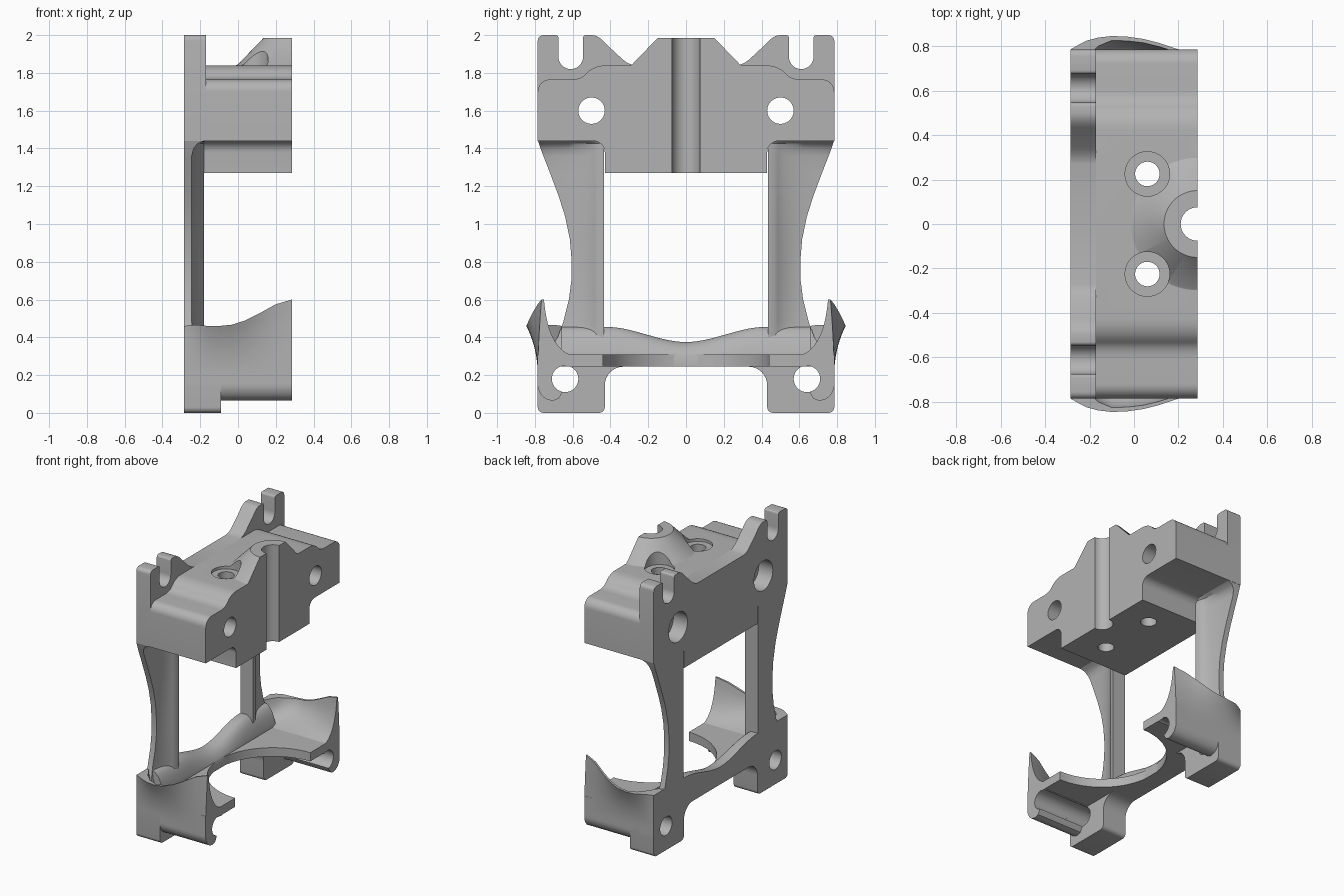
import bpy, bmesh, math
from mathutils import Vector

if "Cube" in bpy.data.objects:
    bpy.data.objects.remove(bpy.data.objects["Cube"])

grey = bpy.data.materials.new("plain_grey")
grey.use_nodes = True
grey.diffuse_color = (0.45, 0.45, 0.45, 1)
grey.node_tree.nodes["Principled BSDF"].inputs["Base Color"].default_value = (0.45, 0.45, 0.45, 1)

BACK, FRONT = -0.285, 0.285


def loft(name, rings):
    """Closed solid skinned over matching rings of points."""
    bm = bmesh.new()
    rows = [[bm.verts.new(p) for p in ring] for ring in rings]
    n = len(rows[0])
    for a, b in zip(rows, rows[1:]):
        for i in range(n):
            j = (i + 1) % n
            bm.faces.new((a[i], a[j], b[j], b[i]))
    bm.faces.new(rows[0])
    bm.faces.new(rows[-1])
    bmesh.ops.recalc_face_normals(bm, faces=bm.faces)
    mesh = bpy.data.meshes.new(name)
    bm.to_mesh(mesh)
    bm.free()
    mesh.materials.append(grey)
    obj = bpy.data.objects.new(name, mesh)
    bpy.context.collection.objects.link(obj)
    return obj


def prism(name, outline, x0, x1):
    return loft(name, [[(x, y, z) for y, z in outline] for x in (x0, x1)])


def mirrored(half):
    """Close a half outline running from the centre line around to it."""
    return half + [(-y, z) for y, z in reversed(half) if y > 0]


def arc(cy, cz, r, a0, a1, n=12):
    steps = [math.radians(a0 + (a1 - a0) * i / n) for i in range(n + 1)]
    return [(cy + r * math.cos(a), cz + r * math.sin(a)) for a in steps]


def bezier(p0, p1, p2, n=10):
    p0, p1, p2 = Vector(p0), Vector(p1), Vector(p2)
    ts = [i / n for i in range(n + 1)]
    return [tuple(p0 * (1 - t) ** 2 + p1 * 2 * t * (1 - t) + p2 * t * t) for t in ts]


def rod_x(y, z, r, x0=-0.5, x1=0.5):
    return prism("cutter", arc(y, z, r, 0, 350, 35), x0, x1)


def rod_z(x, y, r, z0, z1):
    circle = arc(x, y, r, 0, 355, 71)
    return loft("cutter", [[(u, v, z) for u, v in circle] for z in (z0, z1)])


def cut(obj, cutters):
    bpy.context.view_layer.objects.active = obj
    for c in cutters:
        c.hide_render = True
        m = obj.modifiers.new("cut", 'BOOLEAN')
        m.operation, m.solver, m.object = 'DIFFERENCE', 'EXACT', c
        bpy.ops.object.modifier_apply(modifier=m.name)
        bpy.data.objects.remove(c)


def block_cutters():
    """Mounting holes, front channel and vertical bolt holes."""
    tools = [rod_z(FRONT, 0, 0.075, 1, 2.2)]
    for s in (1, -1):
        tools += [rod_x(s * 0.5, 1.6, 0.07), rod_x(s * 0.5, 1.6, 0.11, -0.5, -0.17),
                  rod_z(0.06, s * 0.225, 0.055, 1, 2.2), rod_z(0.06, s * 0.225, 0.1, 1.82, 2.2)]
    return tools


parts = []

# Upper block with stepped shoulders
under = [(0.785, 1.44), (0.49, 1.44)] + arc(0.49, 1.38, 0.06, 90, 180, 6) + [(0.43, 1.27), (0, 1.27)]
shoulder = bezier((0.42, 1.84), (0.49, 1.84), (0.53, 1.795), 6) + bezier((0.535, 1.79), (0.56, 1.765), (0.61, 1.765), 6)
upper = mirrored([(0, 1.84)] + shoulder + arc(0.72, 1.70, 0.065, 90, 0, 8) + under)
block = prism("upper_block", upper, -0.17, FRONT)

# Back plate with slotted ears
ear = (bezier((0.27, 1.84), (0.31, 1.845), (0.35, 1.885), 5) + bezier((0.42, 1.95), (0.46, 2.0), (0.50, 2.0), 6)
       + arc(0.53, 1.985, 0.015, 90, 0, 4) + arc(0.61, 1.885, 0.065, 180, 360, 16)
       + arc(0.69, 1.985, 0.015, 180, 90, 4) + arc(0.755, 1.97, 0.03, 90, 0, 5))
plate = prism("upper_back_plate", mirrored([(0, 1.84)] + ear + under), BACK, -0.17)

# Half cone boss on the block's top
rings = []
for r, z in ((0.31, 1.835), (0.285, 1.845), (0.15, 1.985)):
    rings.append([(u, v, z) for u, v in arc(FRONT, 0, r, 90, 270, 40)])
boss = loft("cone_boss", rings)
for part in (block, plate, boss):
    cut(part, block_cutters())
    parts.append(part)


# Lower crossbar, its front sweeping down to the shelf
rows = []
for i in range(41):
    y = -0.66 + 1.32 * i / 40
    t = min(abs(y) / 0.42, 1)
    top = 0.375 + 0.08 * (t * t * (3 - 2 * t))
    sweep = bezier((-0.235, top), (-0.18, top - 0.01), (-0.15, 0.305), 8)
    rows.append([(x, y, z) for x, z in [(BACK, 0.245), (BACK, top)] + sweep + [(-0.15, 0.245)]])
parts.append(loft("lower_crossbar", rows))

# Flat shelf with a round opening
shelf = loft("arched_shelf", [[(BACK, -0.64, z), (FRONT, -0.64, z), (FRONT, 0.64, z), (BACK, 0.64, z)]
                              for z in (0.245, 0.31)])
cut(shelf, [rod_z(FRONT, 0, 0.44, 0, 1)])
parts.append(shelf)

# Cradle wall: x, top height, outer and inner lip
lips = [(BACK, 0.46, 0.785, 0.655), (-0.25, 0.465, 0.805, 0.69), (-0.21, 0.465, 0.825, 0.755),
        (-0.16, 0.46, 0.838, 0.80), (-0.1, 0.46, 0.845, 0.825), (-0.03, 0.467, 0.842, 0.823),
        (0.04, 0.49, 0.832, 0.815), (0.11, 0.525, 0.815, 0.798), (0.2, 0.575, 0.785, 0.77),
        (FRONT, 0.6, 0.765, 0.752)]

# Leg: height, outer side, front of the thin outer rim
leg_rows = [(0.33, 0.72, -0.21), (0.40, 0.68, -0.235), (0.48, 0.65, -0.245), (0.6, 0.62, -0.245),
            (0.7, 0.607, -0.245), (0.8, 0.605, -0.245), (0.92, 0.615, -0.245), (1.04, 0.64, -0.245),
            (1.15, 0.675, -0.245), (1.27, 0.72, -0.245), (1.36, 0.755, -0.245), (1.4, 0.77, -0.235),
            (1.425, 0.778, -0.215), (1.445, 0.785, -0.17)]

for s, side in ((-1, "front"), (1, "back")):
    rows = []
    for z, yo, xr in leg_rows:
        face = bezier((xr, yo), (max(xr, -0.235), 0.53), (max(xr, -0.185), 0.47), 8)
        ring = [(BACK, 0.435), (BACK, yo)] + face + [(max(xr, -0.18), 0.435)]
        rows.append([(x, s * y, z) for x, y in ring])
    parts.append(loft(side + "_leg", rows))

    rows = []
    for x, top, yo, yi in lips:
        ring = bezier((0.62, 0.31), (yi - 0.02, 0.36), (yi, top), 10)
        ring += bezier((yo, top), (0.785, 0.34), (0.785, 0.2), 10) + [(0.785, 0.15), (0.72, 0.15), (0.62, 0.26)]
        rows.append([(x, s * y, z) for y, z in ring])
    cradle = loft(side + "_cradle", rows)

    # Foot, rounded into the crossbar
    outline = (arc(0.46, 0.03, 0.03, 180, 270, 5) + arc(0.755, 0.03, 0.03, 270, 360, 5)
               + [(0.785, 0.31), (0.33, 0.31)] + arc(0.33, 0.145, 0.1, 90, 0, 8))
    foot = prism(side + "_foot", [(s * y, z) for y, z in outline], BACK, -0.09)

    # Hooked rail wrapping the pin channel
    hook = ([(0.6, 0.305), (0.785, 0.305), (0.785, 0.16)] + bezier((0.785, 0.14), (0.77, 0.065), (0.70, 0.065), 8)
            + [(0.675, 0.075), (0.66, 0.10), (0.6, 0.24)])
    rail = prism(side + "_channel_rail", [(s * y, z) for y, z in hook], -0.12, FRONT)
    for part in (cradle, foot, rail):
        cut(part, [rod_x(s * 0.64, 0.18, 0.07)])
        parts.append(part)

# Smooth shading with crisp edges
bpy.ops.object.select_all(action='DESELECT')
for part in parts:
    part.select_set(True)
bpy.context.view_layer.objects.active = parts[0]
bpy.ops.object.shade_smooth_by_angle(angle=math.radians(30))
